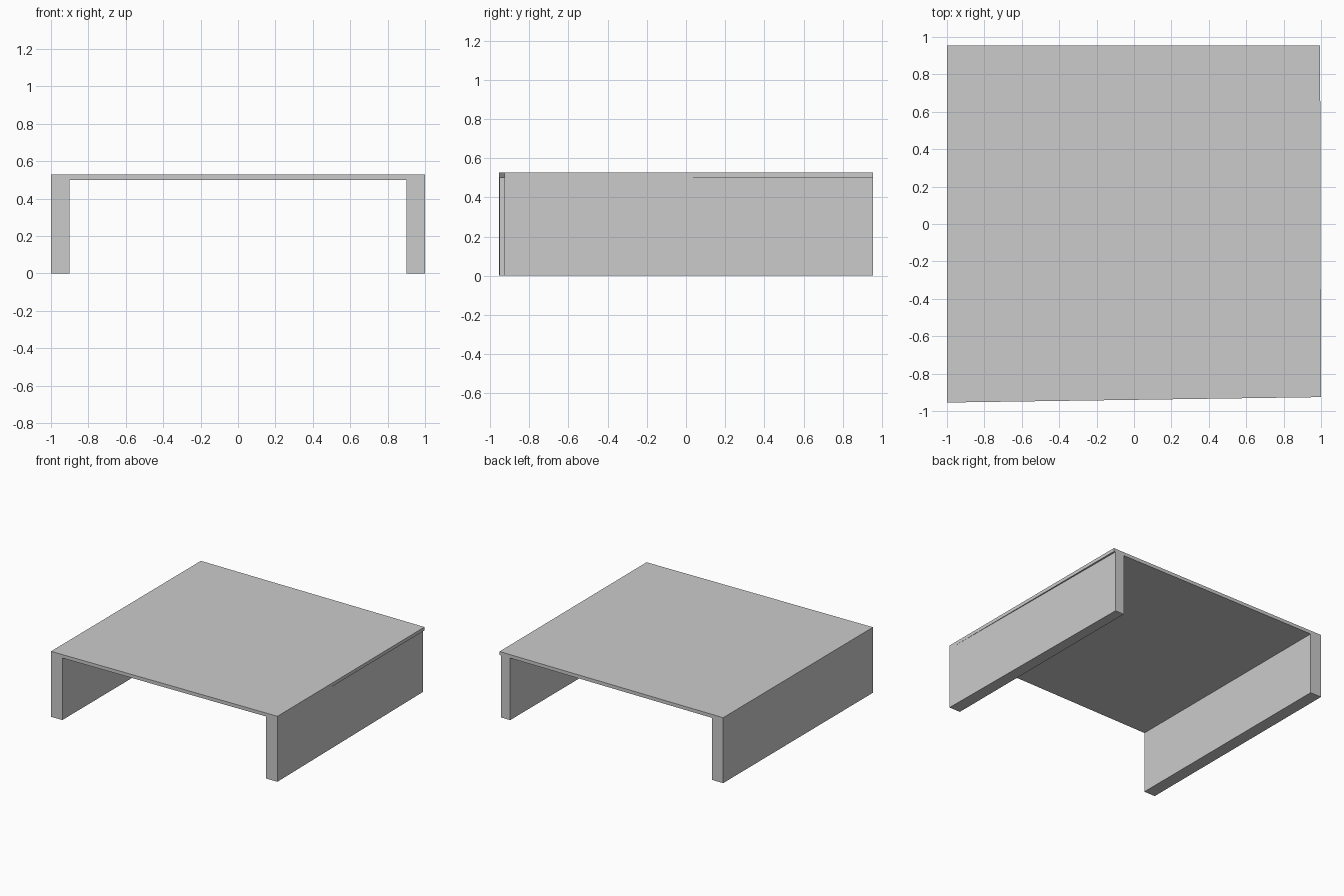
import bpy, bmesh

if "Cube" in bpy.data.objects:
    bpy.data.objects.remove(bpy.data.objects["Cube"])


def prism(name, outline, z0, z1):
    """Extrude a plan outline (counter-clockwise) from z0 to z1."""
    bm = bmesh.new()
    face = bm.faces.new([bm.verts.new((x, y, z0)) for x, y in outline])
    ext = bmesh.ops.extrude_face_region(bm, geom=[face], use_keep_orig=True)
    top = [g for g in ext["geom"] if isinstance(g, bmesh.types.BMVert)]
    bmesh.ops.translate(bm, verts=top, vec=(0, 0, z1 - z0))
    bmesh.ops.recalc_face_normals(bm, faces=bm.faces)
    mesh = bpy.data.meshes.new(name)
    bm.to_mesh(mesh)
    bm.free()
    obj = bpy.data.objects.new(name, mesh)
    bpy.context.collection.objects.link(obj)
    return obj


BACK, WALL_TOP, TOP = 0.955, 0.50, 0.528


def front(x):
    """Slightly skewed front edge."""
    return -0.94 + 0.0145 * x


# Side walls; the right one tapers towards the back
prism("left_wall", [(-1, front(-1)), (-0.9, front(-0.9)), (-0.9, BACK), (-1, BACK)], 0, WALL_TOP)
prism("right_wall", [(0.9, front(0.9)), (1, front(1)), (0.98, BACK), (0.9, BACK)], 0, WALL_TOP)

# Thin roof slab, overhanging the tapered wall at the back
prism("roof_slab", [(-1, front(-1)), (1, front(1)), (0.995, BACK), (-1, BACK)], WALL_TOP, TOP)
